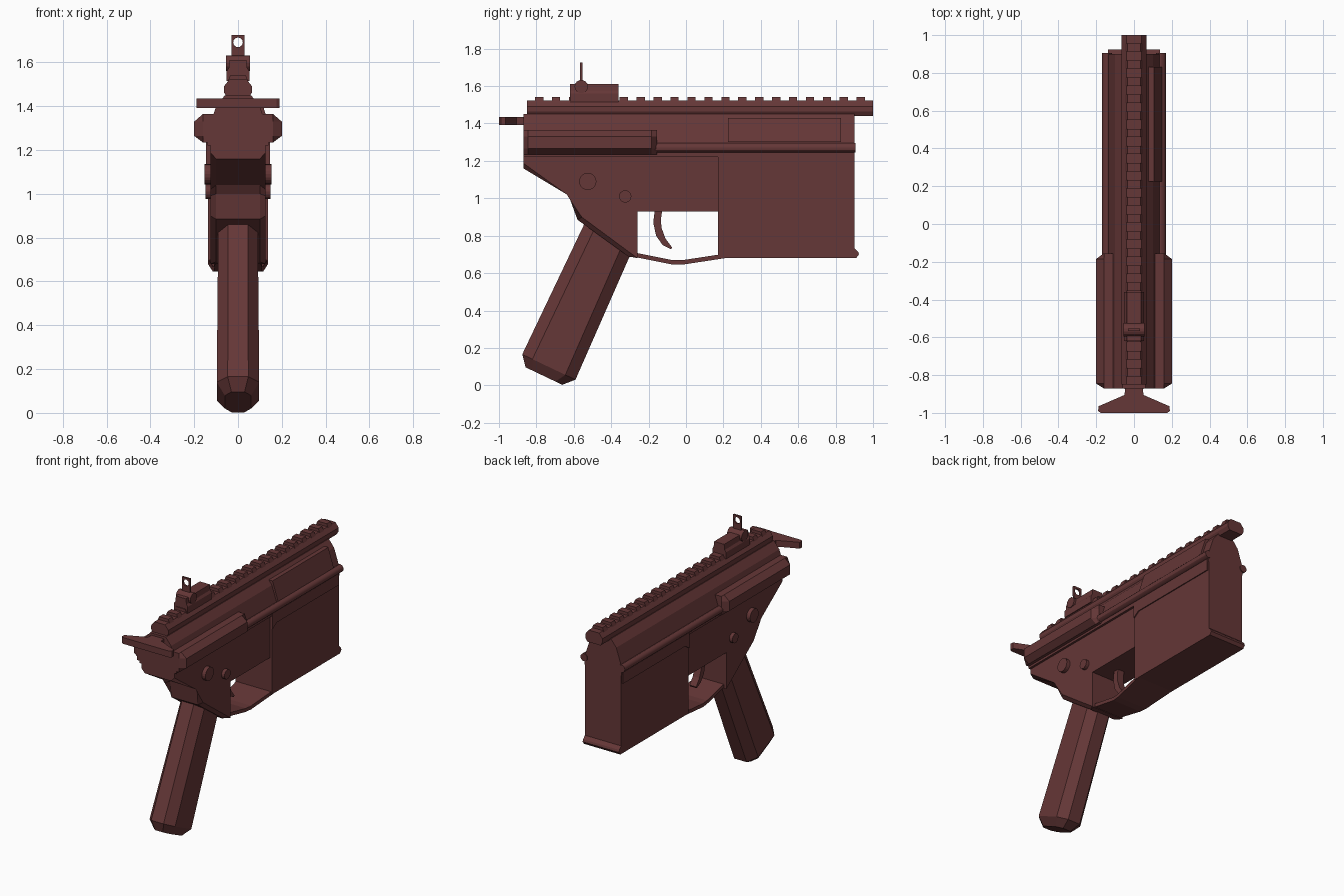
import bpy, bmesh
from math import sin, cos, pi

if "Cube" in bpy.data.objects:
    bpy.data.objects.remove(bpy.data.objects["Cube"])

mat = bpy.data.materials.new("dark_red")
mat.diffuse_color = (0.13, 0.038, 0.038, 1)
mat.use_nodes = True
mat.node_tree.nodes["Principled BSDF"].inputs["Base Color"].default_value = mat.diffuse_color


def finish(name, bm):
    bmesh.ops.recalc_face_normals(bm, faces=bm.faces)
    me = bpy.data.meshes.new(name)
    bm.to_mesh(me)
    bm.free()
    me.materials.append(mat)
    ob = bpy.data.objects.new(name, me)
    bpy.context.collection.objects.link(ob)
    return ob


def loft_bm(rings):
    """Skin matching rings of 3D points and cap both ends."""
    bm = bmesh.new()
    vs = [[bm.verts.new(p) for p in r] for r in rings]
    n = len(vs[0])
    for a, b in zip(vs, vs[1:]):
        for i in range(n):
            j = (i + 1) % n
            bm.faces.new((a[i], a[j], b[j], b[i]))
    bm.faces.new(vs[0])
    bm.faces.new(vs[-1])
    return bm


def loft(name, rings):
    return finish(name, loft_bm(rings))


def side(name, pts, x0, x1):
    """Extrude a (y, z) profile along x."""
    return loft(name, [[(x, y, z) for y, z in pts] for x in (x0, x1)])


def along(name, pts, y0, y1):
    """Extrude an (x, z) section along y."""
    return loft(name, [[(x, y, z) for x, z in pts] for y in (y0, y1)])


def sym(half):
    """Mirror a right-hand half outline across x = 0."""
    return half + [(-x, z) for x, z in reversed(half)]


def circle(cu, cv, r, n):
    return [(cu + r * cos(2 * pi * i / n), cv + r * sin(2 * pi * i / n)) for i in range(n)]


def rect(a0, b0, a1, b1):
    return [(a0, b0), (a1, b0), (a1, b1), (a0, b1)]


# lower body with chamfered back edges
W = 0.125
prof = [(-.87, 1.24), (-.87, 1.16), (-.62, 1.04), (-.595, 1.0), (-.58, .885),
        (-.31, .69), (-.26, .68), (-.26, .93), (.2, .93), (.2, 1.24)]
bm = loft_bm([[(x, y, z) for y, z in prof] for x in (-W, W)])
rim = [e for e in bm.edges
       if abs(e.verts[0].co.x - e.verts[1].co.x) < 1e-4
       and all(v.co.y < -.3 and v.co.z < 1.2 for v in e.verts)]
bmesh.ops.bevel(bm, geom=rim, offset=.025, segments=1, affect='EDGES')
finish("lower_body", bm)

# magazine housing with a lip at its front foot
side("magazine_housing", [(.17, 1.24), (.17, .68), (.91, .68), (.925, .70), (.92, .715),
                          (.90, .735), (.90, 1.24)], -.138, .138)
side("housing_upper_band", [(.17, 1.24), (.17, 1.13), (.215, 1.16), (.89, 1.16), (.89, 1.24)],
     -.145, .145)

# upper body, tapering to the rail
along("upper_body", sym([(.14, 1.22), (.14, 1.28), (.10, 1.40), (.06, 1.45)]), -.87, .90)
along("port_cover", [(.13, 1.30), (.147, 1.30), (.105, 1.43), (.07, 1.43)], .225, .83)

# thick block around the back of the body
sec = sym([(.16, 1.235), (.2, 1.265), (.2, 1.33), (.16, 1.365)])
end = [((.16 if x > 0 else -.16), z) for x, z in sec]
loft("rear_block", [[(x, y, z) for x, z in s] for y, s in
                    ((-.87, end), (-.845, sec), (-.185, sec), (-.155, end))])

# side rods and cross pins
for s, label in ((1, "right"), (-1, "left")):
    rod = along("side_rod_" + label, circle(s * .143, 1.27, .026, 12), -.17, .905)
    rod.data.shade_smooth()
    bpy.context.view_layer.objects.active = rod
    rod.select_set(True)
    bpy.ops.object.shade_smooth_by_angle()
    rod.select_set(False)
side("large_pin", circle(-.525, 1.09, .046, 20), -.152, .152)
side("small_pin", circle(-.325, 1.01, .033, 16), -.148, .148)

# top rail and its teeth
along("top_rail", sym([(.05, 1.44), (.065, 1.465), (.065, 1.49), (.04, 1.522)]), -.85, 1.0)
for i in range(20):
    y = -.785 + i * .0905
    along(f"rail_tooth_{i + 1}", sym([(.05, 1.505), (.035, 1.542)]), y - .022, y + .022)

# pull handle at the back
plan = sym([(.175, -1.0), (.19, -.99), (.188, -.965), (.05, -.905), (.045, -.84)])
loft("pull_handle", [[(x, y, z) for x, y in plan] for z in (1.392, 1.435)])

# rear sight: base, knob, stem and ring plate
along("sight_base", sym([(.052, 1.515), (.052, 1.56), (.042, 1.575), (.038, 1.612)]), -.62, -.36)
side("sight_knob", circle(-.56, 1.597, .036, 14), -.055, .055)
along("sight_stem", rect(-.03, 1.6, .03, 1.66), -.566, -.554)
N = 16
hole = circle(0, 1.692, .022, N)
square = []
for i in range(N):
    c, s = cos(2 * pi * i / N), sin(2 * pi * i / N)
    k = .034 / max(abs(c), abs(s))
    square.append((k * c * .9, 1.692 + k * s))
bm = bmesh.new()
loops = [[bm.verts.new((x, y, z)) for x, z in ring] for ring, y in
         ((hole, -.566), (square, -.566), (square, -.554), (hole, -.554))]
for a in range(4):
    p, q = loops[a], loops[(a + 1) % 4]
    for i in range(N):
        j = (i + 1) % N
        bm.faces.new((p[i], p[j], q[j], q[i]))
finish("sight_ring", bm)

# trigger and its guard strip, wider toward the housing
side("trigger", [(-.165, .95), (-.175, .87), (-.16, .80), (-.125, .75), (-.08, .727),
                 (-.075, .738), (-.11, .785), (-.13, .84), (-.135, .88), (-.125, .95)],
     -.025, .025)
guard = [(-.31, .70, .10), (-.26, .695, .105), (-.07, .657, .11), (-.02, .657, .115),
         (.21, .692, .137)]
loft("trigger_guard", [[(-w, y, z - .012), (w, y, z - .012), (w, y, z + .012), (-w, y, z + .012)]
                       for y, z, w in guard])


# grip: slanted octagon with a tapered foot
def grip_ring(length, p0, p1, w, flat, cut):
    out = sym([(flat, p0), (w, p0 + cut), (w, p1 - cut), (flat, p1)])
    return [(x, -.54 - .43 * length + .903 * p, .87 - .903 * length - .43 * p) for x, p in out]


loft("grip", [grip_ring(-.04, 0, .29, .09, .045, .06),
              grip_ring(.78, 0, .315, .097, .047, .06),
              grip_ring(.835, .046, .263, .06, .03, .04)])
